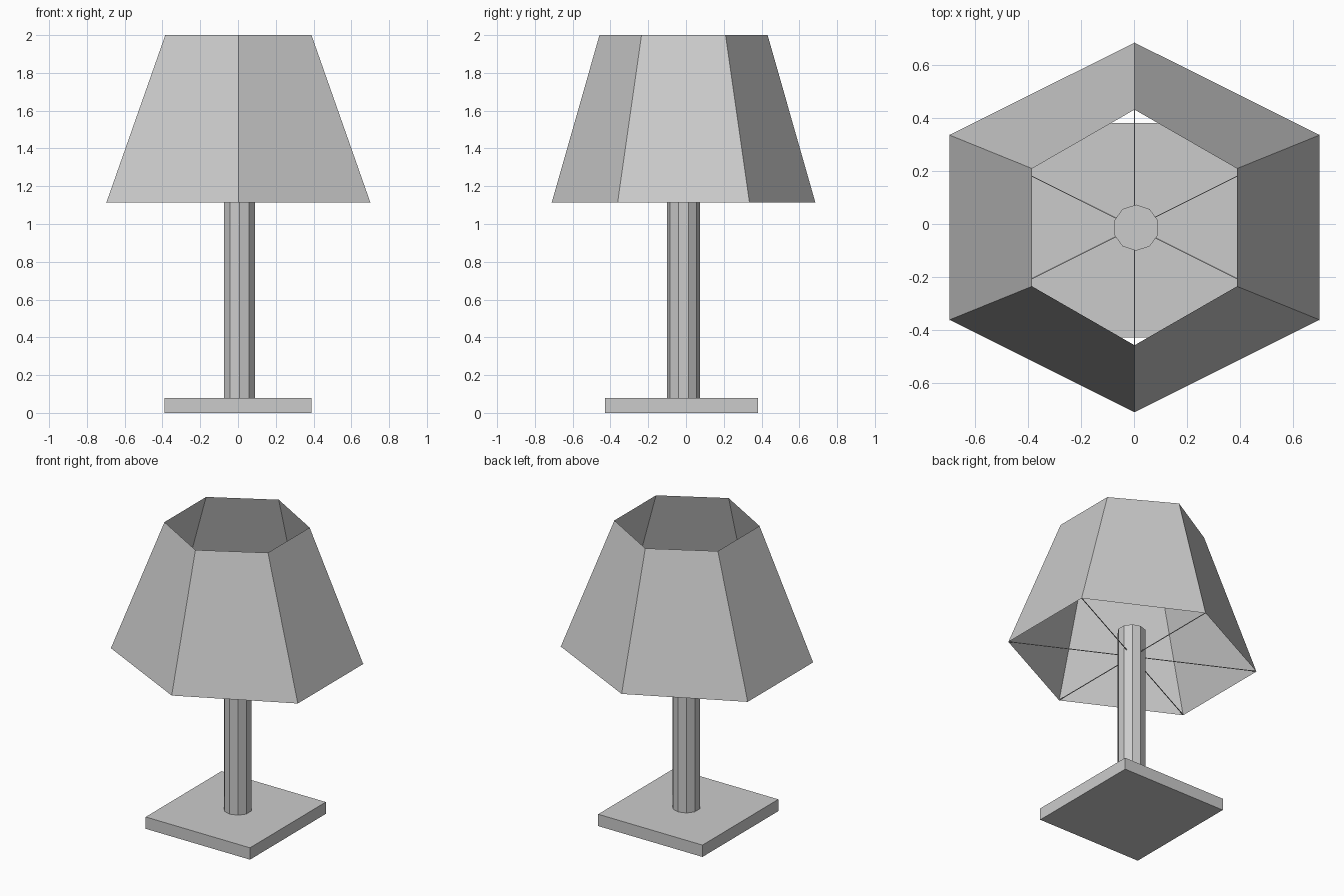
import bpy, bmesh, math
from mathutils import Vector, Matrix

if "Cube" in bpy.data.objects:
    bpy.data.objects.remove(bpy.data.objects["Cube"])

CY = -0.013        # lamp axis offset in y
SHADE_Z, TOP_Z = 1.113, 2.0


def make_object(name, bm):
    bmesh.ops.recalc_face_normals(bm, faces=bm.faces)
    mesh = bpy.data.meshes.new(name)
    bm.to_mesh(mesh)
    bm.free()
    obj = bpy.data.objects.new(name, mesh)
    bpy.context.collection.objects.link(obj)
    return obj


def hexagon(half_width, half_depth, z):
    rx = half_width / math.cos(math.pi / 6)
    return [Vector((0.002 + rx * math.cos(a), CY + half_depth * math.sin(a), z))
            for a in (math.pi / 2 + i * math.pi / 3 for i in range(6))]


def add_box(bm, matrix):
    bmesh.ops.create_cube(bm, size=1, matrix=matrix)


# Square base plate
bm = bmesh.new()
add_box(bm, Matrix.Translation((0, -0.024, 0.04)) @ Matrix.Diagonal((0.78, 0.81, 0.08, 1)))
make_object("base", bm)

# Ten-sided pole, ending inside the shade
bm = bmesh.new()
pole_bottom, pole_top = 0.08, 1.29
bmesh.ops.create_cone(
    bm, cap_ends=True, segments=10, radius1=0.087, radius2=0.087, depth=pole_top - pole_bottom,
    matrix=Matrix.Translation((0.008, -0.014, (pole_bottom + pole_top) / 2)))
make_object("pole", bm)

# Open six-sided shade, a single sheet
bm = bmesh.new()
lower_points = hexagon(0.699, 0.698, SHADE_Z)
lower = [bm.verts.new(p) for p in lower_points]
upper = [bm.verts.new(p) for p in hexagon(0.387, 0.445, TOP_Z)]
for i in range(6):
    j = (i + 1) % 6
    bm.faces.new((lower[i], lower[j], upper[j], upper[i]))
make_object("shade", bm)

# Thin wires from the pole to the lower shade corners
bm = bmesh.new()
hub = Vector((0.002, CY, SHADE_Z))
for corner in lower_points:
    start = hub + (corner - hub).normalized() * 0.07
    span = corner - start
    add_box(bm, Matrix.Translation((start + corner) / 2 + Vector((0, 0, 0.002)))
            @ Matrix.Rotation(math.atan2(span.y, span.x), 4, 'Z')
            @ Matrix.Diagonal((span.length, 0.004, 0.004, 1)))
make_object("shade_wires", bm)
